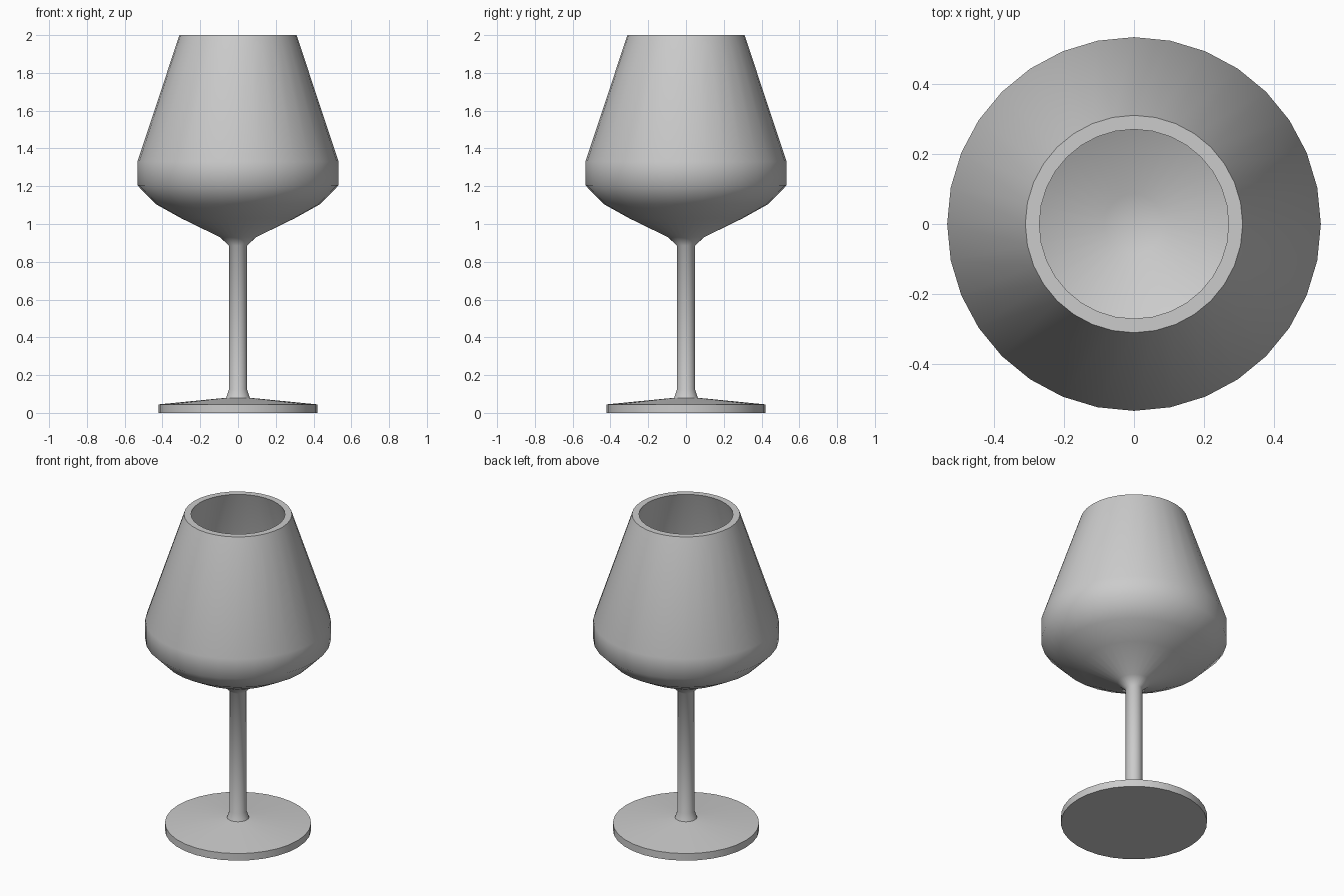
import bpy, bmesh, math

if "Cube" in bpy.data.objects:
    bpy.data.objects.remove(bpy.data.objects["Cube"])

SEGMENTS = 32

# half profile (radius, height) of the whole glass, from base centre to inner bowl centre
foot = [(0, 0), (0.42, 0), (0.42, 0.045), (0.063, 0.08)]
stem = [(0.048, 0.125), (0.048, 0.885)]
bowl_outside = [(0.095, 0.93), (0.30, 1.03), (0.435, 1.105),
                (0.533, 1.205), (0.533, 1.33), (0.31, 2.0)]
bowl_inside = [(0.27, 2.0), (0.493, 1.325), (0.493, 1.22),
               (0.41, 1.135), (0.28, 1.065), (0.085, 0.975), (0, 0.965)]


def lathe(name, profile, segments):
    """Revolve a half profile around z into a closed mesh object."""
    bm = bmesh.new()
    verts = [bm.verts.new((r, 0, z)) for r, z in profile]
    edges = [bm.edges.new(pair) for pair in zip(verts, verts[1:])]
    bmesh.ops.spin(bm, geom=verts + edges, cent=(0, 0, 0), axis=(0, 0, 1),
                   angle=2 * math.pi, steps=segments, use_merge=False)
    bmesh.ops.remove_doubles(bm, verts=bm.verts, dist=1e-4)
    bmesh.ops.recalc_face_normals(bm, faces=bm.faces)
    mesh = bpy.data.meshes.new(name)
    bm.to_mesh(mesh)
    bm.free()
    obj = bpy.data.objects.new(name, mesh)
    bpy.context.collection.objects.link(obj)
    return obj


# one-piece stemmed glass
glass = lathe("wine_glass", foot + stem + bowl_outside + bowl_inside, SEGMENTS)

# smooth sides, crisp foot and rim edges
bpy.context.view_layer.objects.active = glass
glass.select_set(True)
bpy.ops.object.shade_smooth_by_angle(angle=math.radians(50))
